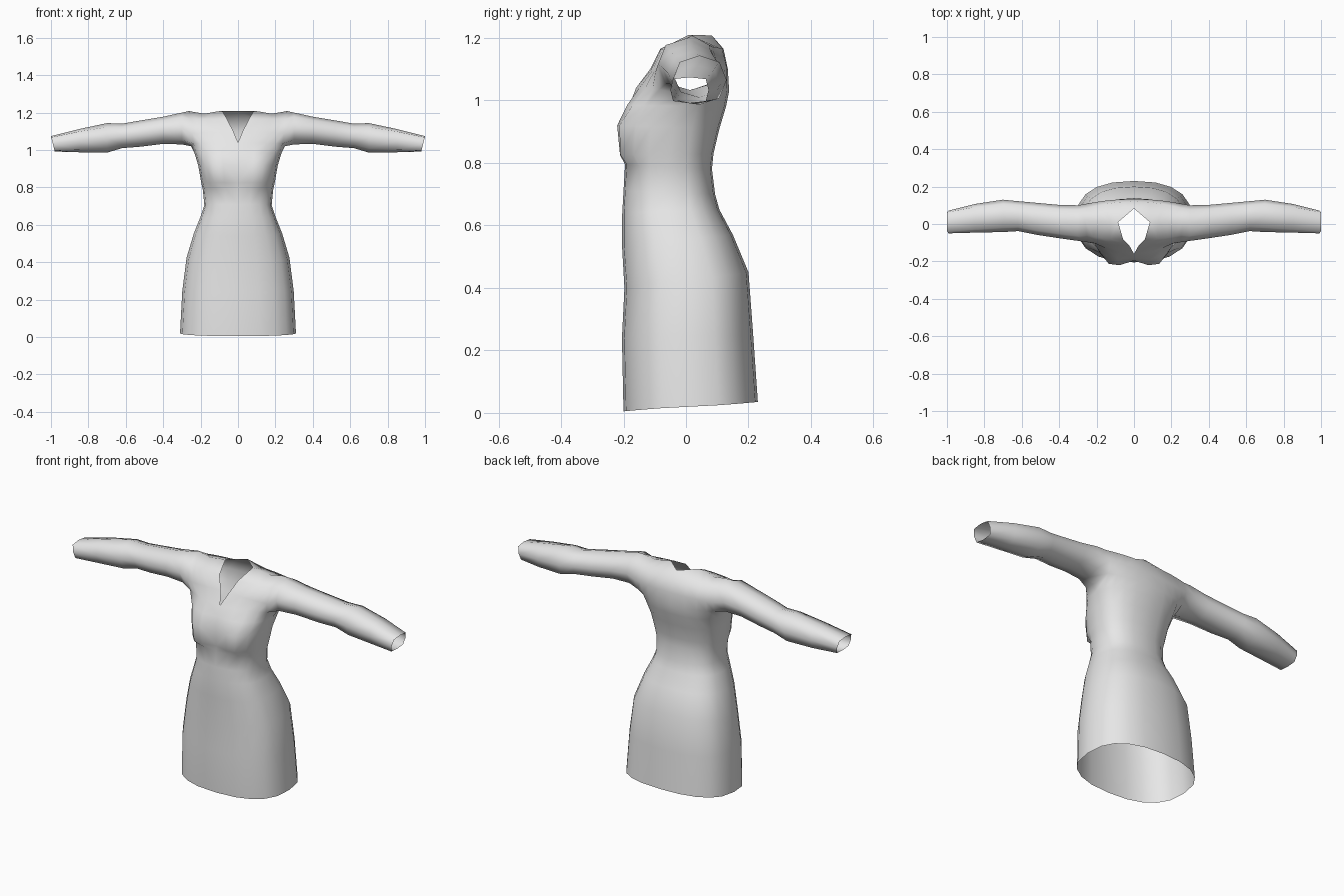
import bpy, bmesh, math

if "Cube" in bpy.data.objects:
    bpy.data.objects.remove(bpy.data.objects["Cube"])

fabric = bpy.data.materials.new("light grey fabric")
fabric.diffuse_color = (0.8, 0.8, 0.8, 1)
fabric.use_nodes = True
fabric.node_tree.nodes["Principled BSDF"].inputs["Base Color"].default_value = fabric.diffuse_color

bm = bmesh.new()


def verts(points):
    return [bm.verts.new(p) for p in points]


def bridge(a, b):
    # Skin between two rows of vertices, skipping collapsed corners
    for i in range(len(a) - 1):
        quad = list(dict.fromkeys((a[i], a[i + 1], b[i + 1], b[i])))
        if len(quad) > 2:
            bm.faces.new(quad)


def power(v, p):
    return math.copysign(abs(v) ** p, v)


# Skirt and bodice: half rings from front centre to back centre
# height front, height back, half width, front y, back y, bust bump
rings = [
    (0.005, 0.035, 0.31, -0.20, 0.23, 0),
    (0.24, 0.25, 0.298, -0.205, 0.215, 0),
    (0.40, 0.45, 0.275, -0.197, 0.20, 0),
    (0.54, 0.57, 0.236, -0.205, 0.15, 0),
    (0.64, 0.65, 0.20, -0.204, 0.107, 0),
    (0.71, 0.70, 0.18, -0.20, 0.093, 0),
    (0.795, 0.78, 0.188, -0.195, 0.083, 0.0),
    (0.825, 0.83, 0.197, -0.192, 0.088, 0.04),
    (0.92, 0.91, 0.212, -0.195, 0.107, 0.045),
    (0.985, 0.98, 0.232, -0.18, 0.128, 0.018),
]
rows = []
for zf, zb, hw, yf, yb, bump in rings:
    pts = []
    for j in range(11):
        t = math.radians(18 * j)
        s, c = math.sin(t), math.cos(t)
        mid = (yf + yb) / 2
        y = mid - power(c, 0.75) * (yb - yf) / 2
        x = hw * max(s, 0) ** 0.85 if 0 < j < 10 else 0
        if j < 5:
            y -= bump * math.exp(-((x - 0.115) / 0.06) ** 2)
        pts.append((x, y, zf + (zb - zf) * (1 - c) / 2))
    rows.append(verts(pts))
for a, b in zip(rows, rows[1:]):
    bridge(a, b)

# Upper panels: from neckline or back centre out to the armhole
spread = [0, 0.35, 0.62, 0.84, 1]


def panel(inner, outer):
    return verts([(inner[0] + (outer[0] - inner[0]) * f,
                   inner[1] + (outer[1] - inner[1]) * f * f,
                   inner[2] + (outer[2] - inner[2]) * f) for f in spread])


front = [panel((0, -0.160, 1.04), (0.238, -0.085, 1.035)),
         panel((0.025, -0.115, 1.10), (0.246, -0.098, 1.09)),
         panel((0.058, -0.082, 1.165), (0.252, -0.06, 1.165))]
back = [panel((0, 0.138, 1.03), (0.238, 0.088, 1.04)),
        panel((0, 0.134, 1.10), (0.244, 0.11, 1.10)),
        panel((0, 0.120, 1.165), (0.252, 0.085, 1.17))]
shoulder = verts([(0.085, 0.01, 1.21), (0.13, 0.012, 1.203),
                  (0.18, 0.015, 1.194), (0.262, 0.02, 1.208)])
neck = verts([(0, 0.083, 1.208)])
front.append([shoulder[0]] + shoulder)
back.append(neck + shoulder)
for a, b in zip(front, front[1:]):
    bridge(a, b)
for a, b in zip(back, back[1:]):
    bridge(b, a)
armpit = verts([(0.25, 0.0, 1.02)])
bridge(rows[-1], front[0] + armpit + back[0][::-1])

# Sleeve: rings of eight continuing from the armhole
loop = [armpit[0], front[0][4], front[1][4], front[2][4], shoulder[3],
        back[2][4], back[1][4], back[0][4]]
sleeve = [  # x, y range, z range, corner squareness
    (0.30, -0.090, 0.100, 1.030, 1.200, 0.9),
    (0.40, -0.076, 0.102, 1.033, 1.178, 0.9),
    (0.52, -0.058, 0.113, 1.018, 1.158, 0.9),
    (0.62, -0.038, 0.122, 1.010, 1.141, 0.9),
    (0.70, -0.043, 0.130, 0.986, 1.144, 0.9),
    (0.85, -0.046, 0.107, 0.988, 1.112, 0.7),
    (0.99, -0.050, 0.072, 0.992, 1.074, 0.45),
]
for x, y0, y1, z0, z1, p in sleeve:
    pts = []
    for k in range(8):
        t = math.radians(45 * k)
        z = (z0 + z1) / 2 - power(math.cos(t), p) * (z1 - z0) / 2
        y = (y0 + y1) / 2 - power(math.sin(t), p) * (y1 - y0) / 2
        slant = 0.01 * (z - 1.033) / 0.041 if x > 0.95 else 0
        pts.append((x + slant, y, z))
    ring = verts(pts)
    bridge(loop + loop[:1], ring + ring[:1])
    loop = ring

# Mirror the half into the full dress
for v in bm.verts:
    if abs(v.co.x) < 1e-5:
        v.co.x = 0
geom = bm.verts[:] + bm.edges[:] + bm.faces[:]
bmesh.ops.mirror(bm, geom=geom, axis='X', merge_dist=0.0005)
bmesh.ops.recalc_face_normals(bm, faces=bm.faces[:])
for f in bm.faces:
    f.smooth = True

mesh = bpy.data.meshes.new("dress")
bm.to_mesh(mesh)
bm.free()
mesh.materials.append(fabric)
dress = bpy.data.objects.new("dress", mesh)
bpy.context.collection.objects.link(dress)
